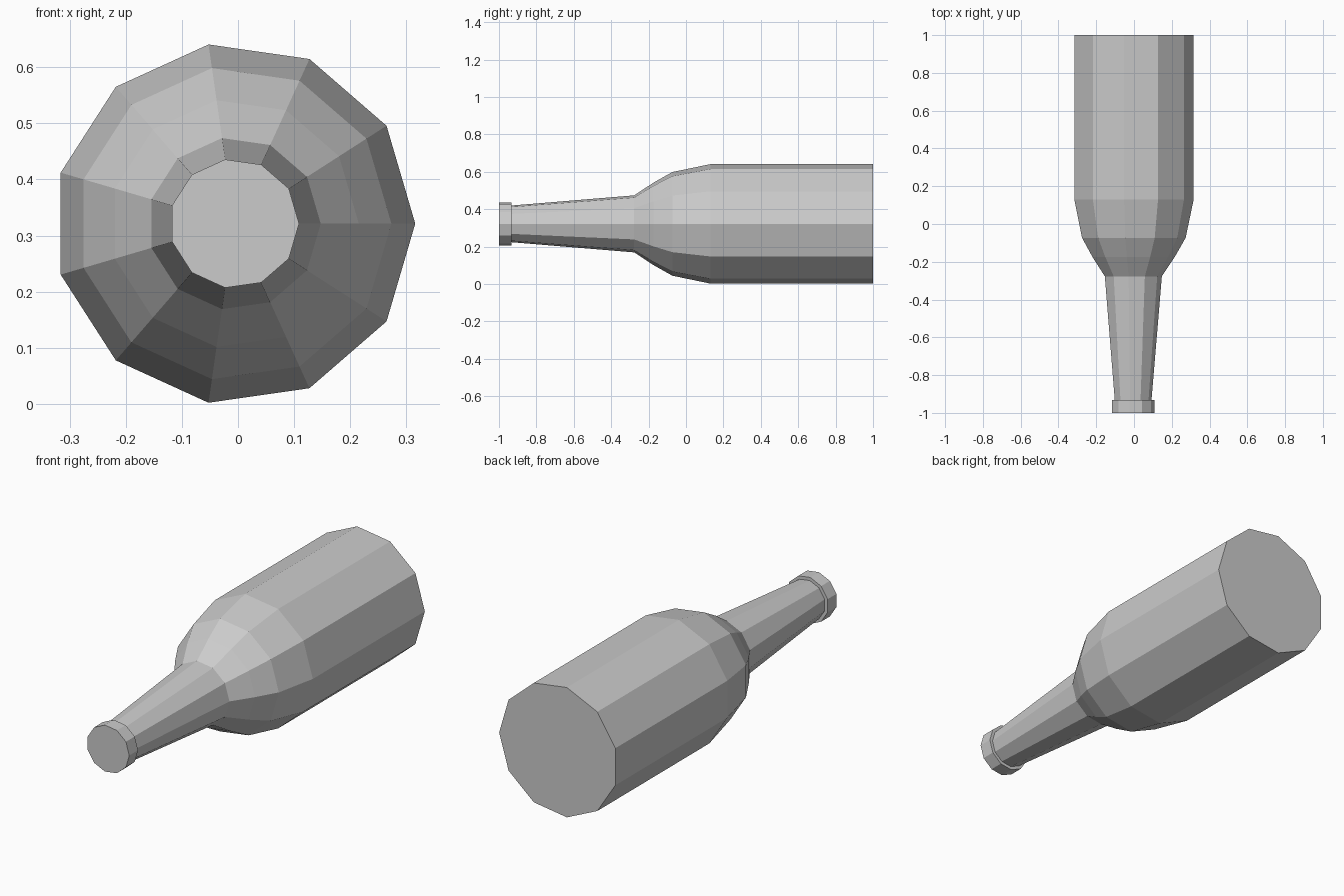
import bpy, bmesh
from math import cos, sin, tau

if "Cube" in bpy.data.objects:
    bpy.data.objects.remove(bpy.data.objects["Cube"])

SIDES = 11
CX, CZ = -0.0066, 0.3212   # lathe axis, running along y


def lathe(name, profile):
    """Closed flat-shaded solid of revolution from (y, radius) pairs."""
    bm = bmesh.new()
    rings = [[bm.verts.new((CX + r * cos(tau * i / SIDES), y,
                            CZ + r * sin(tau * i / SIDES)))
              for i in range(SIDES)] for y, r in profile]
    for a, b in zip(rings, rings[1:]):
        for i in range(SIDES):
            j = (i + 1) % SIDES
            bm.faces.new((a[i], a[j], b[j], b[i]))
    bm.faces.new(rings[0])
    bm.faces.new(rings[-1])
    bmesh.ops.recalc_face_normals(bm, faces=bm.faces)
    mesh = bpy.data.meshes.new(name)
    bm.to_mesh(mesh)
    bm.free()
    obj = bpy.data.objects.new(name, mesh)
    bpy.context.collection.objects.link(obj)
    return obj


# Bottle: neck, shoulder and straight body down to the flat base
lathe("bottle", [(-0.935, 0.099), (-0.277, 0.154), (-0.175, 0.222),
                 (-0.073, 0.28), (0.13, 0.3225), (1.0, 0.3225)])

# Cap: short wider collar closing the mouth
lathe("cap", [(-1.0, 0.1155), (-0.932, 0.1155)])
